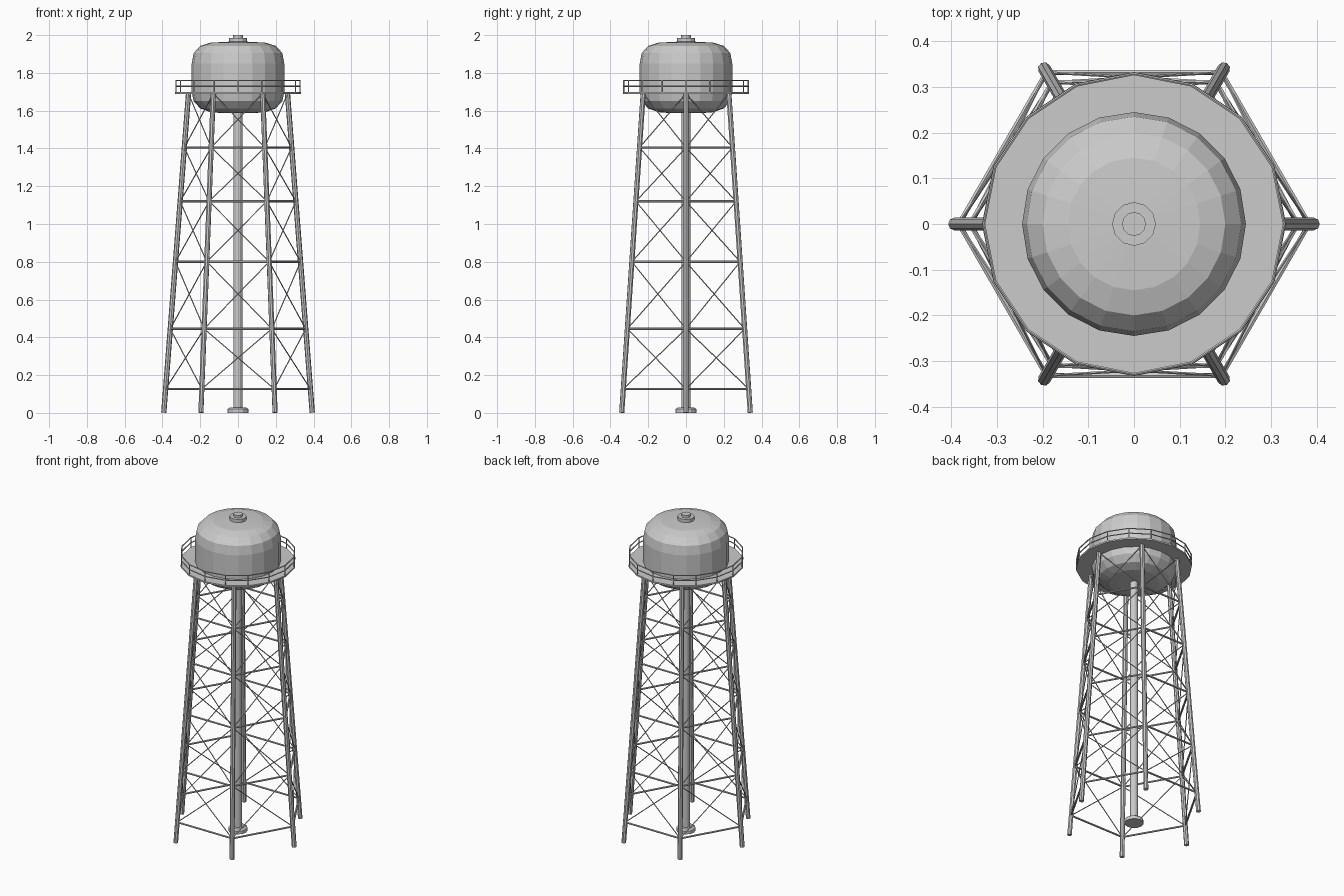
import bpy, bmesh
from math import sin, cos, pi
from mathutils import Vector, Matrix

if "Cube" in bpy.data.objects:
    bpy.data.objects.remove(bpy.data.objects["Cube"])


def finish(name, bm):
    bmesh.ops.recalc_face_normals(bm, faces=bm.faces)
    me = bpy.data.meshes.new(name)
    bm.to_mesh(me)
    bm.free()
    ob = bpy.data.objects.new(name, me)
    bpy.context.collection.objects.link(ob)
    return ob


def polar(r, a, z):
    return Vector((r * cos(a), r * sin(a), z))


def rod(bm, a, b, r, sides):
    """Cylinder between two points."""
    d = b - a
    rot = d.to_track_quat('Z', 'Y').to_matrix().to_4x4()
    bmesh.ops.create_cone(bm, cap_ends=True, segments=sides, radius1=r, radius2=r,
                          depth=d.length, matrix=Matrix.Translation((a + b) / 2) @ rot)


def rods(name, pairs, r, sides):
    bm = bmesh.new()
    for a, b in pairs:
        rod(bm, a, b, r, sides)
    return finish(name, bm)


def lathe(name, profile, sides, closed=False):
    """Revolve (radius, z) points around z; open profiles get end caps."""
    bm = bmesh.new()
    rings = [[bm.verts.new(polar(r, pi / 2 + 2 * pi * i / sides, z)) for i in range(sides)]
             for r, z in profile]
    loops = list(zip(rings, rings[1:]))
    if closed:
        loops.append((rings[-1], rings[0]))
    else:
        bm.faces.new(rings[0])
        bm.faces.new(rings[-1])
    for lo, hi in loops:
        for i in range(sides):
            j = (i + 1) % sides
            bm.faces.new((lo[i], lo[j], hi[j], hi[i]))
    return finish(name, bm)


LEG_TOP = 1.69
ANGLES = [k * pi / 3 for k in range(6)]


def on_leg(k, z):
    return polar(0.393 - 0.131 * z / LEG_TOP, ANGLES[k % 6], z)


# Six leaning legs
rods("legs", [(on_leg(k, 0.001), on_leg(k, LEG_TOP)) for k in range(6)], 0.014, 8)

# Horizontal struts and crossed tie rods
levels = [0.127, 0.445, 0.80, 1.12, 1.405, LEG_TOP]
rods("ring_struts", [(on_leg(k, z), on_leg(k + 1, z))
                     for z in levels[:-1] for k in range(6)], 0.006, 6)
ties = []
for z0, z1 in zip(levels, levels[1:]):
    for k in range(6):
        ties += [(on_leg(k, z0), on_leg(k + 1, z1)), (on_leg(k + 1, z0), on_leg(k, z1))]
rods("cross_ties", ties, 0.003, 5)

# Central riser pipe with its foot flange
lathe("riser_pipe", [(0.023, 0.02), (0.023, 1.60)], 12)
lathe("riser_flange", [(0.055, 0), (0.055, 0.02), (0.043, 0.029)], 12)

# Tank and roof vent
lathe("tank", [(0.095, 1.588), (0.145, 1.592), (0.2, 1.612), (0.235, 1.65), (0.245, 1.70),
               (0.245, 1.85), (0.235, 1.905), (0.2, 1.943), (0.145, 1.96), (0.05, 1.965)], 20)
lathe("vent_base", [(0.048, 1.96), (0.048, 1.985)], 12)
lathe("vent_cap", [(0.026, 1.985), (0.026, 2.0)], 12)

# Walkway deck
lathe("walkway", [(0.235, 1.689), (0.333, 1.689), (0.333, 1.698), (0.235, 1.698)], 16, True)

# Guard rail: posts and two rails
N = 16
corner = [2 * pi * i / N for i in range(N)]
rods("rail_posts", [(polar(0.329, a, 1.69), polar(0.329, a, 1.76)) for a in corner], 0.0035, 6)
rods("guard_rails", [(polar(0.329, corner[i], z), polar(0.329, corner[(i + 1) % N], z))
                     for z in (1.729, 1.76) for i in range(N)], 0.0035, 6)
